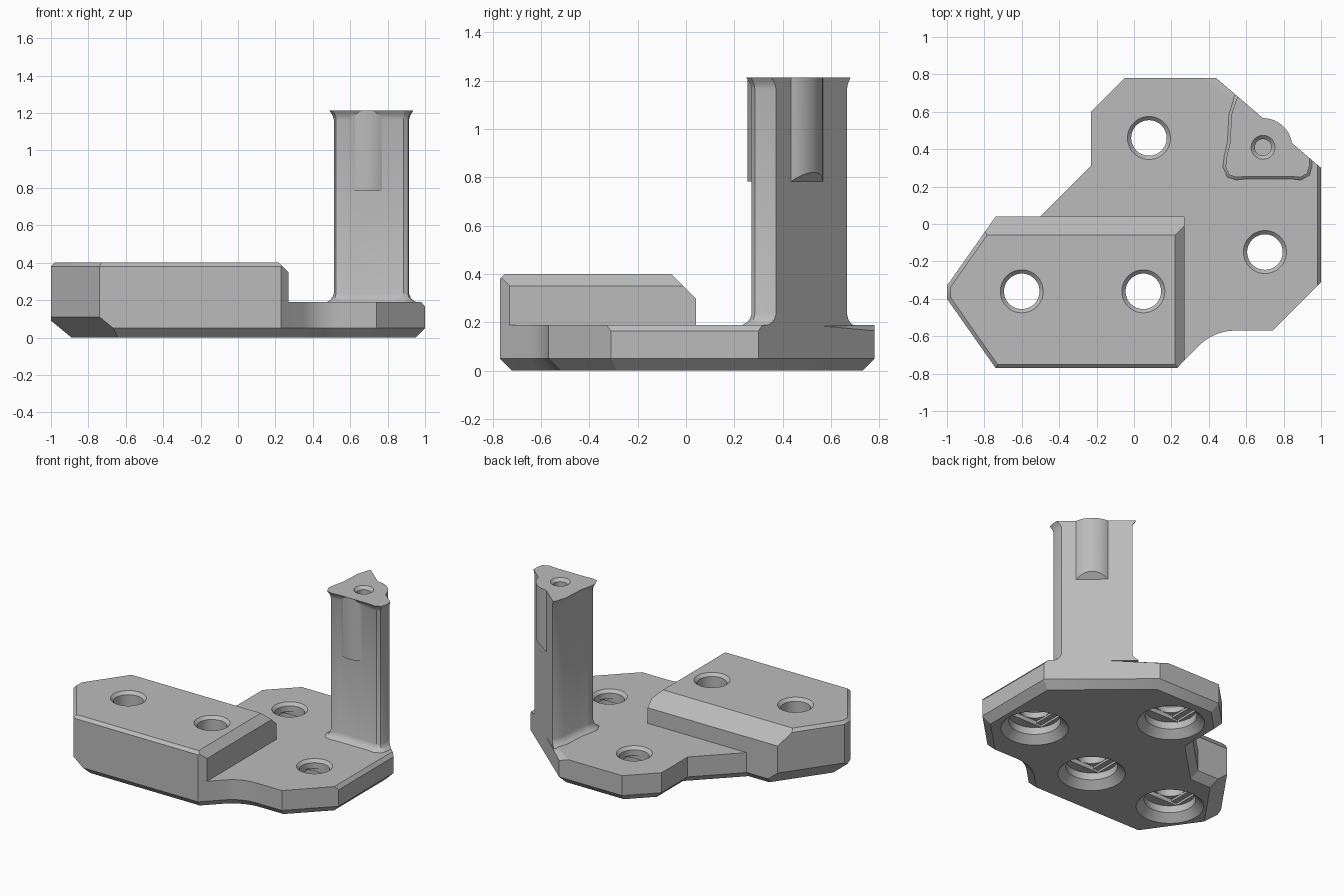
import bpy, bmesh, math
from mathutils import Vector

cube = bpy.data.objects.get("Cube")
if cube:
    bpy.data.objects.remove(cube, do_unlink=True)

grey = bpy.data.materials.new("light grey")
grey.use_nodes = True
colour = (0.5, 0.5, 0.5, 1)
grey.diffuse_color = colour
grey.node_tree.nodes["Principled BSDF"].inputs["Base Color"].default_value = colour


def normal(p, q):
    """Outward normal of an edge of a counter-clockwise outline."""
    return Vector((q[1] - p[1], p[0] - q[0])).normalized()


def offset(points, d):
    """Grow (or shrink) an outline with mitred corners."""
    out = []
    for i, p in enumerate(points):
        a = normal(points[i - 1], p)
        b = normal(p, points[(i + 1) % len(points)])
        out.append(Vector(p) + (a + b) * d / (1 + a.dot(b)))
    return out


def circle(c, r, n=48):
    return [(c[0] + r * math.cos(math.tau * i / n), c[1] + r * math.sin(math.tau * i / n)) for i in range(n)]


def loft(sections):
    """Solid through a stack of (outline, height) sections."""
    bm = bmesh.new()
    rings = [[bm.verts.new((p[0], p[1], z)) for p in pts] for pts, z in sections]
    bm.faces.new(rings[0][::-1])
    bm.faces.new(rings[-1])
    for low, high in zip(rings, rings[1:]):
        for i in range(len(low)):
            bm.faces.new((low[i - 1], low[i], high[i], high[i - 1]))
    return bm


def trim(bm, co, no):
    """Cut away everything beyond a plane and close the cut."""
    geom = bm.verts[:] + bm.edges[:] + bm.faces[:]
    cut = bmesh.ops.bisect_plane(bm, geom=geom, dist=1e-6, plane_co=co, plane_no=Vector(no).normalized(),
                                 clear_outer=True)["geom_cut"]
    bmesh.ops.holes_fill(bm, edges=[e for e in cut if isinstance(e, bmesh.types.BMEdge)], sides=0)


def make(name, bm):
    bmesh.ops.recalc_face_normals(bm, faces=bm.faces)
    mesh = bpy.data.meshes.new(name)
    bm.to_mesh(mesh)
    bm.free()
    mesh.materials.append(grey)
    ob = bpy.data.objects.new(name, mesh)
    bpy.context.collection.objects.link(ob)
    return ob


def combine(ob, other, operation):
    """Apply a boolean and drop the helper."""
    mod = ob.modifiers.new("boolean", "BOOLEAN")
    mod.operation, mod.object, mod.solver = operation, other, "EXACT"
    bpy.context.view_layer.objects.active = ob
    bpy.ops.object.modifier_apply(modifier=mod.name)
    bpy.data.objects.remove(other, do_unlink=True)


# Plate outline, with a concave arc at the front
PLATE, TOP, POST_TOP = 0.19, 0.4, 1.213
arc = [(0.54 + 0.27 * math.cos(math.radians(a)), -0.84 + 0.27 * math.sin(math.radians(a)))
       for a in range(135, 89, -5)]
tip = [(-0.74, 0.04), (-1, -0.33), (-1, -0.40), (-0.74, -0.77), (0.23, -0.77)]
outline = tip + arc + [(0.74, -0.57), (1, -0.31), (1, 0.30), (0.44, 0.78), (-0.05, 0.78),
                       (-0.23, 0.6), (-0.23, 0.31), (-0.5, 0.04)]
diag = normal((1, 0.30), (0.44, 0.78))

# Low plate with chamfered underside
bm = loft([(offset(outline, -0.05), 0), (outline, 0.05), (outline, PLATE)])
for i, height, slope in ((0, 0.11, 1), (2, 0.11, 1), (1, 0.08, 0.8)):
    n = normal(tip[i], tip[i + 1])
    trim(bm, (*tip[i], height), (n.x * slope, n.y * slope, -1))
trim(bm, (1, 0, 0.165), (1, 0, 0.8))
trim(bm, (0.44, 0.78, 0.165), (0.35, 0.5, 1))
plate = make("base_plate", bm)

# Raised block with sloped right and back sides
bm = loft([(outline, PLATE), (outline, TOP)])
trim(bm, (0.43, 0, PLATE), (1, 0, 1))
trim(bm, (0.27, 0, 0), (1, 0, 0))
trim(bm, (0, 0.15, PLATE), (0, 1, 1))
trim(bm, (0, 0.0405, 0), (0, 1, 0))
for p, q in zip(outline[-1:] + tip, tip):
    n = normal(p, q)
    trim(bm, (*p, TOP - 0.02), (n.x, n.y, 1))
combine(plate, make("raised_block", bm), "UNION")

# Bolt holes with countersunk pockets and stepped pocket roofs
for c, top in (((0.08, 0.46), PLATE), ((0.70, -0.15), PLATE), ((-0.6, -0.36), TOP), ((0.05, -0.36), TOP)):
    profile = [(0.225, -0.01), (0.165, 0.05), (0.165, 0.1), (0.095, 0.1), (0.095, top - 0.02),
               (0.115, top), (0.115, top + 0.05)]
    combine(plate, make("hole_cutter", loft([(circle(c, r), z) for r, z in profile])), "DIFFERENCE")
    for w, h, z in ((0.135, 0.096, 0.115), (0.096, 0.096, 0.13)):
        box = [(c[0] + x * w, c[1] + y * h) for x, y in ((-1, -1), (1, -1), (1, 1), (-1, 1))]
        combine(plate, make("step_cutter", loft([(box, 0.09), (box, z)])), "DIFFERENCE")

# Post, filleted at the foot and flared at the top, flat on the diagonal side
section = [(0.60, 0.72), (0.565, 0.65), (0.543, 0.58), (0.535, 0.43), (0.518, 0.36), (0.512, 0.31),
           (0.525, 0.28), (0.55, 0.272), (0.6, 0.277), (0.84, 0.277), (0.885, 0.272), (0.908, 0.285),
           (0.915, 0.31), (0.915, 0.45), (0.8, 0.7)]
flare = [(0.185, 0.04), (0.19, 0.036), (0.2, 0.02), (0.213, 0.008), (0.235, 0), (1.165, 0),
         (1.185, 0.005), (1.2, 0.014), (POST_TOP, 0.022)]
bm = loft([(offset(section, d), z) for z, d in flare])
trim(bm, (0.44, 0.78, 0), (*diag, 0))
post = make("post", bm)

# Round screw boss inside the post, bulging front and back, bevelled below at the back
centre = (0.69, 0.41)
bm = loft([(circle(centre, 0.156), z) for z in (0.783, POST_TOP)])
trim(bm, (0.44, 0.78, 0.783), (*diag, -1))
combine(post, make("screw_boss", bm), "UNION")
pilot = [(0.044, 0.85), (0.044, POST_TOP - 0.02), (0.064, POST_TOP), (0.064, POST_TOP + 0.05)]
combine(post, make("pilot_cutter", loft([(circle(centre, r, 32), z) for r, z in pilot])), "DIFFERENCE")

# Smooth the round surfaces and keep the edges sharp
for ob in (plate, post):
    bpy.ops.object.select_all(action="DESELECT")
    ob.select_set(True)
    bpy.context.view_layer.objects.active = ob
    bpy.ops.object.shade_smooth_by_angle(angle=math.radians(30))
